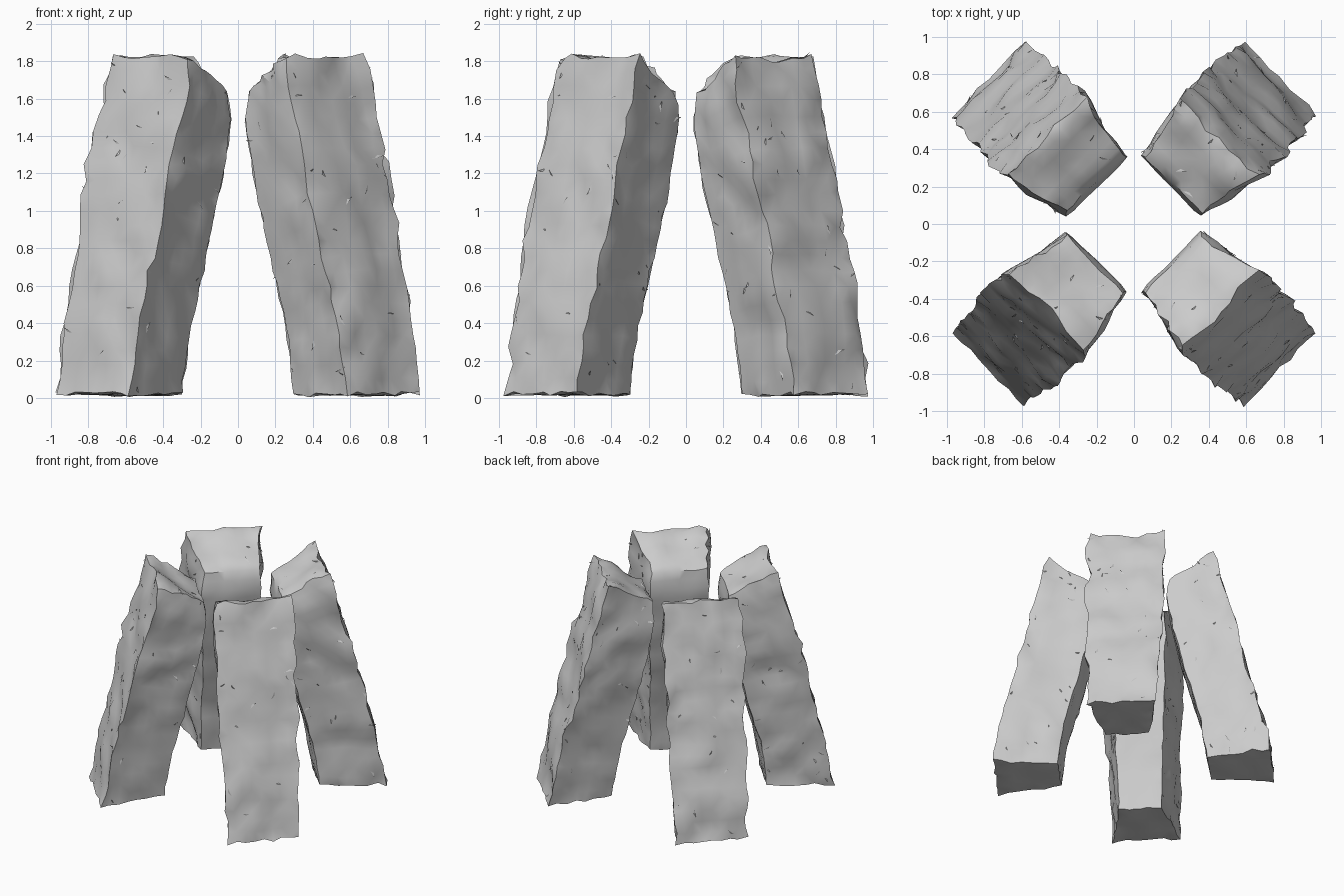
import bpy, bmesh, math, random
from mathutils import Vector, noise

if "Cube" in bpy.data.objects:
    bpy.data.objects.remove(bpy.data.objects["Cube"])

random.seed(4)

stone = bpy.data.materials.new("grey_stone")
stone.diffuse_color = (0.6, 0.6, 0.6, 1)
stone.use_nodes = True
stone.node_tree.nodes["Principled BSDF"].inputs["Base Color"].default_value = stone.diffuse_color

# Block profile along its height: (share, outer radius, inner radius, outer half width, inner half width)
LEVELS = [(0.0, 1.105, 0.59, 0.280, 0.175), (0.22, 1.035, 0.54, 0.295, 0.185),
          (0.45, 0.92, 0.435, 0.305, 0.20), (0.7, 0.81, 0.335, 0.318, 0.22),
          (0.9, 0.71, 0.275, 0.318, 0.235), (1.0, 0.655, 0.295, 0.295, 0.215)]


def section(w):
    for a, b in zip(LEVELS, LEVELS[1:]):
        if w <= b[0] + 1e-6:
            k = (w - a[0]) / (b[0] - a[0])
            return [p + (q - p) * k for p, q in zip(a[1:], b[1:])]
    return LEVELS[-1][1:]


def jitter(size):
    return Vector([random.uniform(-size, size) for _ in range(3)])


def standing_stone(name, angle, seed):
    bm = bmesh.new()
    bmesh.ops.create_cube(bm, size=2)
    # loop cuts along each axis
    for axis, cuts in ((0, 6), (1, 7), (2, 21)):
        along = [e for e in bm.edges
                 if abs((e.verts[0].co - e.verts[1].co)[axis]) > 1e-4]
        bmesh.ops.subdivide_edges(bm, edges=along, cuts=cuts, use_grid_fill=True)
    shift = Vector((seed * 7.3, seed * 3.1, seed * 5.7))
    for v in bm.verts:
        u, s, h = v.co
        on_side = [abs(abs(c) - 1) < 1e-4 for c in v.co]
        corners = sum(on_side)
        outward = Vector([math.copysign(1, c) if f else 0 for c, f in zip(v.co, on_side)]).normalized()
        w = (h + 1) / 2
        r_out, r_in, t_out, t_in = section(w)
        k = (u + 1) / 2                        # 0 inner side, 1 outer side
        r = r_in + (r_out - r_in) * k
        t = s * (t_in + (t_out - t_in) * k)
        top = 1.64 + 0.19 * min(1, k * 1.1)    # top slopes down to the inside
        p = Vector((r, t, 0.015 + (top - 0.015) * w))
        calm = k < 0.01 or h < -0.999
        # broad dents plus creased hammer marks, calmer inside and below
        bump = noise.noise_vector(p * 4.5 + shift) * (0.01 if calm else 0.024)
        marks = noise.voronoi(p * 5 + shift)[0]
        bump += outward * (0.35 - marks[0]) * (0.01 if calm else 0.04)
        if corners >= 2:                       # chipped edges, slightly worn back
            bump += jitter(0.012 if k > 0.2 else 0.006) - outward * 0.006
        p += bump
        p.z = max(p.z, 0)
        v.co = p
    bmesh.ops.triangulate(bm, faces=bm.faces[:], quad_method='SHORT_EDGE')
    bmesh.ops.recalc_face_normals(bm, faces=bm.faces[:])
    # thin flakes lifting from the rough outer and side faces
    bm.normal_update()
    spots = [f for f in bm.faces if f.normal.x > -0.5 and f.normal.z > -0.8]
    for f in random.sample(spots, 45):
        n = f.normal.copy()
        c = f.calc_center_median()
        d = n.cross(jitter(1)).normalized()
        e = n.cross(d)
        size = random.uniform(0.02, 0.045)
        pts = (c - d * size - n * 0.004, c + d * size + n * 0.012, c + e * size * 0.4 - n * 0.004)
        bm.faces.new([bm.verts.new(q) for q in pts]).normal_update()
    mesh = bpy.data.meshes.new(name)
    bm.to_mesh(mesh)
    bm.free()
    mesh.materials.append(stone)
    ob = bpy.data.objects.new(name, mesh)
    ob.rotation_euler.z = angle
    bpy.context.collection.objects.link(ob)
    bpy.ops.object.select_all(action='DESELECT')
    ob.select_set(True)
    bpy.context.view_layer.objects.active = ob
    bpy.ops.object.shade_smooth_by_angle(angle=math.radians(38))


# Four leaning stones in a ring
for i, name in enumerate(("back_right_stone", "back_left_stone",
                          "front_left_stone", "front_right_stone")):
    standing_stone(name, math.radians(45 + 90 * i), i + 1)
